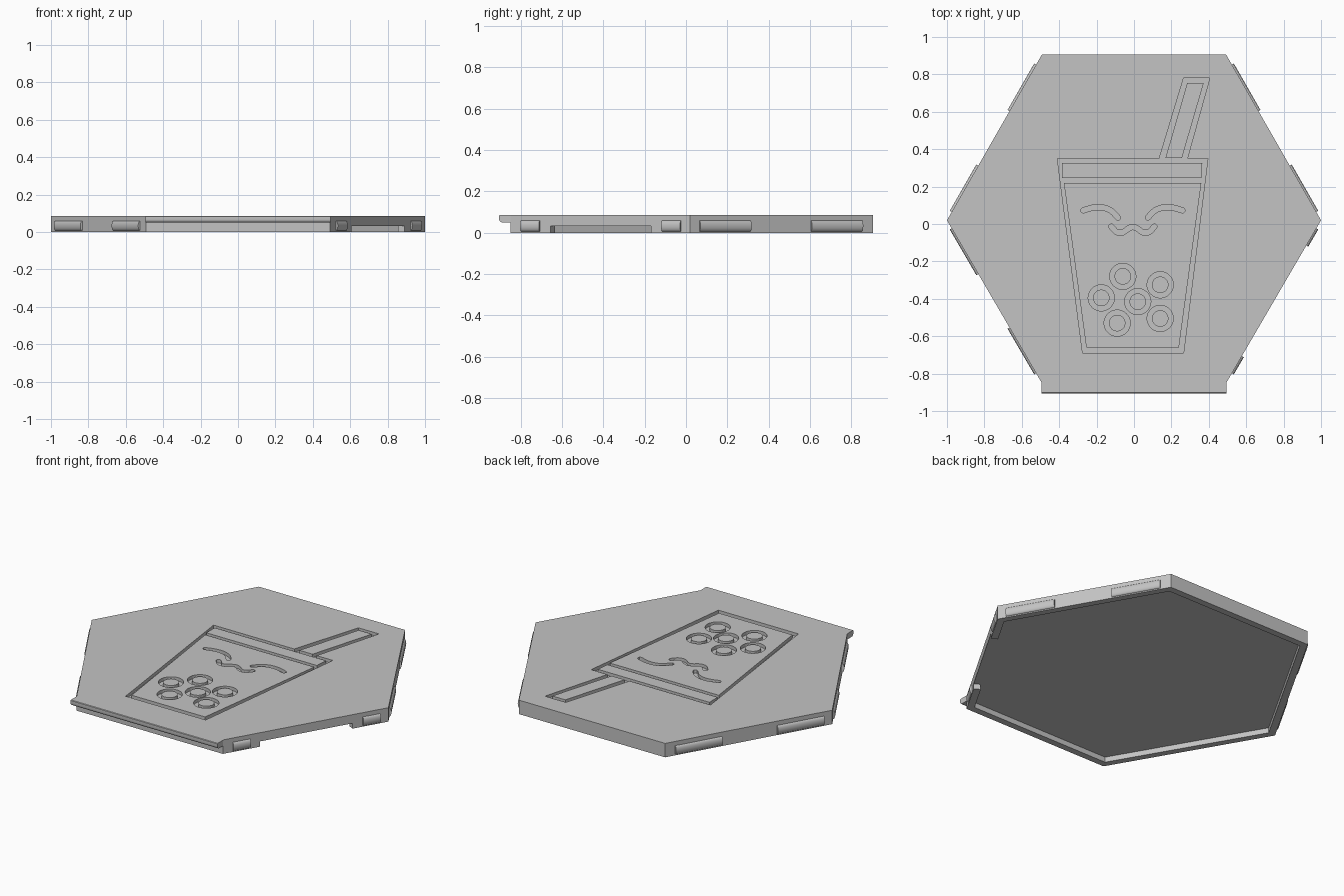
import bpy, bmesh, math
from mathutils import Vector

if "Cube" in bpy.data.objects:
    bpy.data.objects.remove(bpy.data.objects["Cube"])

TOP, FLOOR, GROOVE, WALL = 0.085, 0.032, 0.02, 0.954
HEX = [(1, .02), (.493, .905), (-.493, .905), (-1, .02), (-.493, -.85), (.493, -.85)]

grey = bpy.data.materials.new("light_grey")
grey.use_nodes = True
grey.diffuse_color = (.55, .55, .55, 1)
grey.node_tree.nodes["Principled BSDF"].inputs["Base Color"].default_value = (.55, .55, .55, 1)


def finish(name, bm):
    bmesh.ops.recalc_face_normals(bm, faces=bm.faces)
    mesh = bpy.data.meshes.new(name)
    bm.to_mesh(mesh)
    bm.free()
    mesh.materials.append(grey)
    obj = bpy.data.objects.new(name, mesh)
    bpy.context.collection.objects.link(obj)
    return obj


def prism(name, base, shift):
    """Extrude a closed loop of 3D points along a vector."""
    bm = bmesh.new()
    face = bm.faces.new([bm.verts.new(p) for p in base])
    out = bmesh.ops.extrude_face_region(bm, geom=[face])
    moved = [v for v in out["geom"] if isinstance(v, bmesh.types.BMVert)]
    bmesh.ops.translate(bm, verts=moved, vec=shift)
    return finish(name, bm)


def slab(name, pts, z0, z1):
    return prism(name, [(x, y, z0) for x, y in pts], (0, 0, z1 - z0))


def activate(obj):
    bpy.ops.object.select_all(action='DESELECT')
    obj.select_set(True)
    bpy.context.view_layer.objects.active = obj


def cut(obj, cutter):
    cutter.hide_render = True
    mod = obj.modifiers.new("cut", 'BOOLEAN')
    mod.operation, mod.solver, mod.object = 'DIFFERENCE', 'EXACT', cutter
    activate(obj)
    bpy.ops.object.modifier_apply(modifier=mod.name)
    bpy.data.objects.remove(cutter)


def along(a, b, t, out=0.0):
    """Point at fraction t of an edge, pushed outwards."""
    a, b = Vector(a), Vector(b)
    d = (b - a).normalized()
    n = Vector((d.y, -d.x))
    if n.dot(a + b) < 0:
        n = -n
    return a.lerp(b, t) + n * out


def circle(c, r, n=40):
    return [(c[0] + r * math.cos(i * math.tau / n), c[1] + r * math.sin(i * math.tau / n))
            for i in range(n)]


def stroke(path, r, sub=5):
    """Outline of a smooth brush stroke with round ends."""
    p = [Vector(q) for q in path]
    p = [p[0] * 2 - p[1]] + p + [p[-1] * 2 - p[-2]]
    line = []
    for a, b, c, d in zip(p, p[1:], p[2:], p[3:]):
        for i in range(sub):
            t = i / sub
            line.append(.5 * (2 * b + (c - a) * t + (2 * a - 5 * b + 4 * c - d) * t**2
                              + (3 * b - a - 3 * c + d) * t**3))
    line.append(p[-2])
    left, right = [], []
    for i, q in enumerate(line):
        d = (line[min(i + 1, len(line) - 1)] - line[max(i - 1, 0)]).normalized()
        n = Vector((-d.y, d.x)) * r
        left.append(q + n)
        right.append(q - n)

    def cap(centre, start):
        v = start - centre
        for k in range(1, 6):
            ang = -math.pi * k / 6
            yield centre + Vector((v.x * math.cos(ang) - v.y * math.sin(ang),
                                   v.x * math.sin(ang) + v.y * math.cos(ang)))
    return left + list(cap(line[-1], left[-1])) + right[::-1] + list(cap(line[0], right[0]))


# Hexagonal tile, hollow underneath
body = slab("hexagon_tile", HEX, 0, TOP)
mid = Vector((0, .0275))
cut(body, slab("recess_cutter", [mid + (Vector(p) - mid) * WALL for p in HEX], -.05, FLOOR))

# Opening in the front left wall
A, B = HEX[0], HEX[5]
cut(body, slab("notch_cutter", [along(A, B, .218, .05), along(A, B, .776, .05),
                                along(A, B, .776, -.07), along(A, B, .218, -.07)], -.05, FLOOR))

# Engraved drinking cup: nested loops alternate between groove and raised panel
cup_outline = [(-.41, .35), (.135, .35), (.265, .78), (.405, .78), (.285, .35),
               (.395, .35), (.265, -.69), (-.275, -.69)]
straw_panel = [(.168, .352), (.285, .755), (.373, .755), (.256, .352)]
lid_panel = [(-.385, .325), (.365, .325), (.36, .245), (-.385, .245)]
cup_panel = [(-.375, .22), (.36, .22), (.24, -.66), (-.255, -.66)]
loops = [cup_outline, straw_panel, lid_panel, cup_panel]
for c in [(-.06, -.28), (-.175, -.395), (.02, -.415), (.14, -.325), (-.09, -.53), (.14, -.505)]:
    loops += [circle(c, .07), circle(c, .044)]

# Closed eyes and smile
FACE_X = -.006
eye = [(.08, .034), (.115, .07), (.16, .088), (.21, .088), (.265, .073)]
for side in (1, -1):
    loops.append(stroke([(FACE_X + side * x, y) for x, y in eye], .014))
half = [(.115, -.014), (.088, -.042), (.055, -.045), (.025, -.025)]
smile = [(-x, y) for x, y in half] + [(0, -.016)] + half[::-1]
loops.append(stroke([(FACE_X + x, y) for x, y in smile], .014))

curve = bpy.data.curves.new("engraving", 'CURVE')
curve.dimensions, curve.fill_mode, curve.extrude = '2D', 'BOTH', GROOVE
for loop in loops:
    s = curve.splines.new('POLY')
    s.points.add(len(loop) - 1)
    for pt, (x, y) in zip(s.points, loop):
        pt.co = (x, y, 0, 1)
    s.use_cyclic_u = True
source = bpy.data.objects.new("engraving_source", curve)
bpy.context.collection.objects.link(source)
bpy.context.view_layer.update()
bm = bmesh.new()
bm.from_mesh(source.evaluated_get(bpy.context.evaluated_depsgraph_get()).to_mesh())
bmesh.ops.remove_doubles(bm, verts=bm.verts, dist=1e-5)
bmesh.ops.translate(bm, verts=bm.verts, vec=(0, 0, TOP))
bpy.data.objects.remove(source)
cut(body, finish("engraving_cutter", bm))

# Overhanging front lip with a rounded underside
profile = [(-.85, TOP), (-.902, TOP), (-.905, .082)]
profile += [(-.888 - .017 * math.cos(a), .067 - .017 * math.sin(a))
            for a in [i * math.pi / 12 for i in range(7)]]
profile.append((-.85, .05))
lip = prism("front_lip", [(-.495, y, z) for y, z in profile], (.99, 0, 0))

# Rounded snap ridges on the slanted sides
LONG = [(.05, .33), (.66, .94)]
SHORT = [(.05, .155), (.835, .94)]
ridges = []
sides = [("back_left", HEX[0], HEX[1], LONG), ("back_right", HEX[3], HEX[2], LONG),
         ("front_right", HEX[3], HEX[4], LONG), ("front_left", HEX[0], HEX[5], SHORT)]
for name, a, b, spans in sides:
    for i, (t0, t1) in enumerate(spans):
        base = []
        for k in range(11):
            ang = math.pi * k / 10
            p = along(a, b, t0, .012 * math.sin(ang))
            base.append((p.x, p.y, .033 - .026 * math.cos(ang)))
        d = along(a, b, t1) - along(a, b, t0)
        ridges.append(prism(f"{name}_ridge_{i + 1}", base, (d.x, d.y, 0)))

for obj in [body, lip] + ridges:
    activate(obj)
    bpy.ops.object.shade_smooth_by_angle(angle=math.radians(30))
